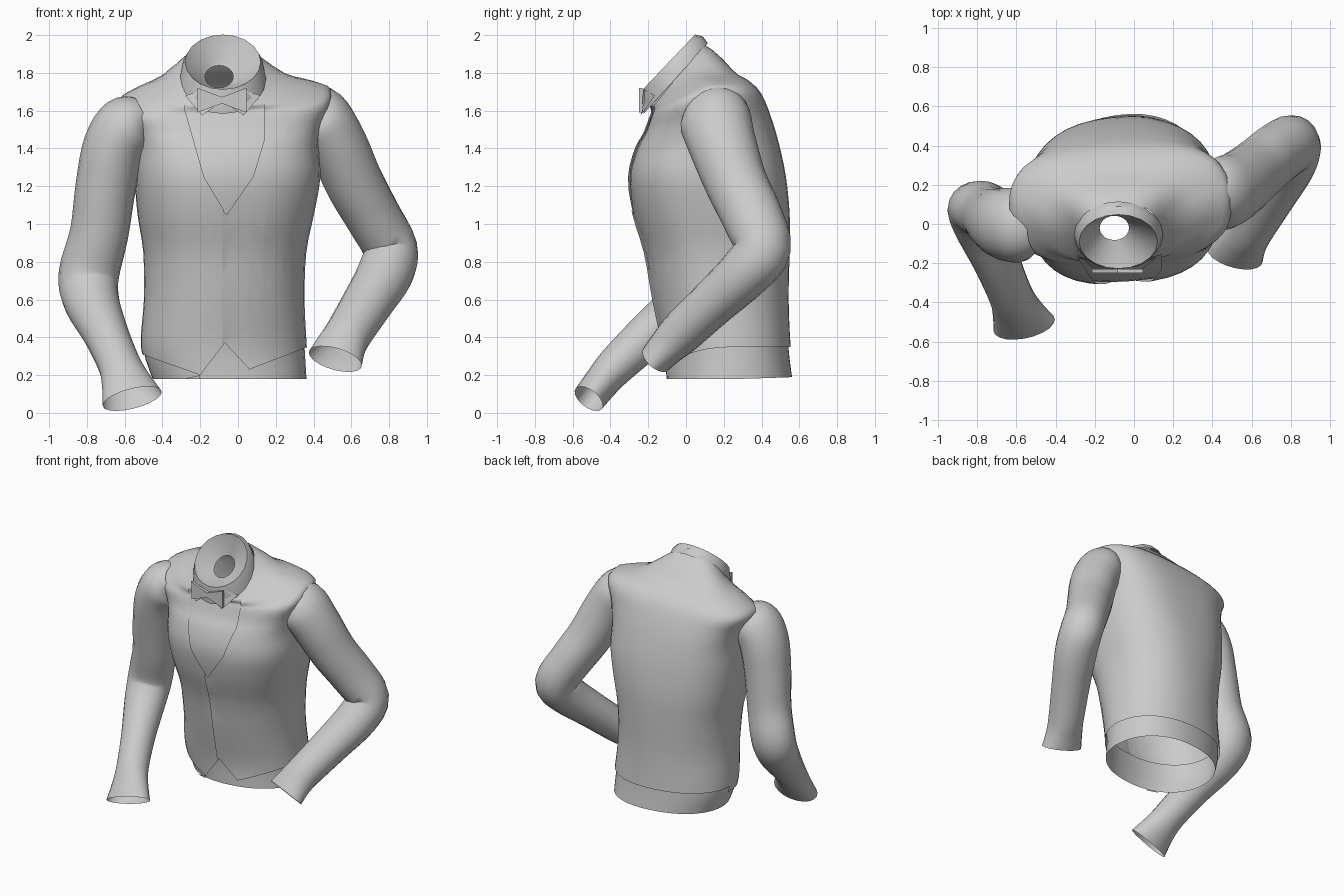
import bpy, bmesh, math
from mathutils import Vector

cube = bpy.data.objects.get("Cube")
if cube:
    bpy.data.objects.remove(cube, do_unlink=True)

grey = bpy.data.materials.new("soft grey")
grey.use_nodes = True
grey.diffuse_color = (0.6, 0.6, 0.6, 1)
grey.node_tree.nodes["Principled BSDF"].inputs["Base Color"].default_value = (0.6, 0.6, 0.6, 1)


def finish(name, bm, angle=50):
    mesh = bpy.data.meshes.new(name)
    bm.to_mesh(mesh)
    bm.free()
    mesh.materials.append(grey)
    ob = bpy.data.objects.new(name, mesh)
    bpy.context.collection.objects.link(ob)
    bpy.ops.object.select_all(action='DESELECT')
    ob.select_set(True)
    bpy.context.view_layer.objects.active = ob
    bpy.ops.object.shade_smooth_by_angle(angle=math.radians(angle))


def spline(rows, steps):
    """Smooth Catmull-Rom interpolation of rows of numbers."""
    pad = [rows[0], *rows, rows[-1]]
    out = []
    for i in range(len(rows) - 1):
        for s in range(steps):
            t = s / steps
            out.append([0.5 * (2 * b + (c - a) * t + (2 * a - 5 * b + 4 * c - d) * t * t
                               + (3 * b - a - 3 * c + d) * t ** 3)
                        for a, b, c, d in zip(*pad[i:i + 4])])
    return out + [list(rows[-1])]


def loft(rings):
    bm = bmesh.new()
    loops = [[bm.verts.new(p) for p in ring] for ring in rings]
    n = len(loops[0])
    for low, high in zip(loops, loops[1:]):
        for i in range(n):
            j = (i + 1) % n
            bm.faces.new((low[i], low[j], high[j], high[i]))
    return bm


def oval(cx, cy, rx, ry, z, back, front, roll=0, sides=20, power=1, yaw=0):
    """Rounded-box ring; back and front are its slopes either side of the middle."""
    ring = []
    w = math.radians(yaw)
    for i in range(sides):
        a = math.tau * i / sides
        x = rx * math.copysign(abs(math.cos(a)) ** power, math.cos(a))
        y = ry * math.copysign(abs(math.sin(a)) ** power, math.sin(a))
        rise = y * (back if y > 0 else front) + roll * x
        ring.append((cx + x * math.cos(w) - y * math.sin(w),
                     cy + x * math.sin(w) + y * math.cos(w), z + rise))
    return ring


def body_ring(row, shrink=0):
    """Torso ring: rounder and more turned at the hips, boxier at the shoulders."""
    cx, cy, rx, ry, z, back, front, roll = row
    t = min(max((z - .6) / .9, 0), 1)
    return oval(cx, cy, rx - shrink, ry - shrink, z, back, front, roll,
                40, .92 - .22 * t, 8 - 5 * t)


def carve(bm, outline, keep):
    """Cut a convex outline (x, z) out of the faces chosen by keep(y)."""
    mid = sum((Vector((x, 0, z)) for x, z in outline), Vector()) / len(outline)
    planes = []
    for (x0, z0), (x1, z1) in zip(outline, outline[1:] + outline[:1]):
        point, normal = Vector((x0, 0, z0)), Vector((z1 - z0, 0, x0 - x1)).normalized()
        if normal.dot(mid - point) < 0:
            normal.negate()
        planes.append((point, normal))
        faces = [f for f in bm.faces if keep(f.calc_center_median().y)]
        geom = list({e for f in faces for e in f.edges} | {v for f in faces for v in f.verts}) + faces
        bmesh.ops.bisect_plane(bm, geom=geom, plane_co=point, plane_no=normal, dist=0.0005)
    gone = []
    for f in bm.faces:
        c = f.calc_center_median()
        if keep(c.y) and all(n.dot(c - p) > 0 for p, n in planes):
            gone.append(f)
    bmesh.ops.delete(bm, geom=gone, context='FACES')


def tube(name, rows, steps=4, sides=20):
    """Open sleeve; each row is x, y, z, half width, half depth."""
    rows = spline(rows, steps)
    pts = [Vector(r[:3]) for r in rows]
    rings = []
    for i, row in enumerate(rows):
        t = (pts[min(i + 1, len(pts) - 1)] - pts[max(i - 1, 0)]).normalized()
        u = (Vector((1, 0, 0)) - t * t.x).normalized()
        v = t.cross(u)
        rings.append([pts[i] + u * row[3] * math.cos(math.tau * k / sides)
                      + v * row[4] * math.sin(math.tau * k / sides) for k in range(sides)])
    finish(name, loft(rings), 70)


# Torso profile: centre x, centre y, half width, half depth, height, slopes, roll
torso = [
    (-.045, .23, .42, .34, .18, .03, 0, 0), (-.075, .215, .44, .335, .35, 0, 0, 0),
    (-.073, .185, .425, .355, .6, 0, 0, 0), (-.07, .165, .43, .38, .85, 0, 0, 0),
    (-.065, .135, .465, .41, 1.05, 0, 0, 0), (-.055, .11, .49, .415, 1.25, 0, 0, 0),
    (-.06, .11, .485, .38, 1.42, 0, .05, 0), (-.065, .11, .515, .335, 1.55, .05, .2, .02),
    (-.07, .1, .565, .295, 1.68, 0, .4, .05), (-.07, .07, .47, .255, 1.735, .08, .56, .04),
    (-.075, .02, .34, .22, 1.77, .22, .72, .02), (-.08, -.05, .205, .145, 1.79, 1.1, 1.1, 0)]
rows = spline(torso, 3)

# Shirt: front panel in the neckline and hem band under the vest
shirt = loft([body_ring(r, .012) for r in rows])
hidden = []
for f in shirt.faces:
    c = f.calc_center_median()
    panel = c.y < 0 and c.z > .95 and -.36 < c.x < .22
    if not panel and c.z > .45:
        hidden.append(f)
bmesh.ops.delete(shirt, geom=hidden, context='FACES')
finish("shirt_body", shirt)

# Vest with V neckline and pointed front hem
vest = loft([body_ring(r) for r in rows])
front = lambda y: y < .2
carve(vest, [(-.3, 1.95), (-.28, 1.6), (-.18, 1.25), (-.06, 1.05),
             (.08, 1.25), (.14, 1.45), (.14, 1.95)], lambda y: y < -.08)
carve(vest, [(-.65, .36), (-.2, .2), (-.65, .1)], front)
carve(vest, [(-.2, .2), (-.07, .37), (.06, .23), (.06, .1), (-.2, .1)], front)
carve(vest, [(.06, .23), (.45, .38), (.45, .1), (.06, .1)], front)
carve(vest, [(-.8, .35), (.8, .35), (.8, 0), (-.8, 0)], lambda y: y >= .2)

# Vest front closing: one panel overlaps the other
SEAM = -.075
faces = [f for f in vest.faces if f.calc_center_median().y < .1 and f.calc_center_median().z < 1.1]
geom = list({e for f in faces for e in f.edges} | {v for f in faces for v in f.verts}) + faces
cut = bmesh.ops.bisect_plane(vest, geom=geom, plane_co=(SEAM, 0, 0), plane_no=(1, 0, 0), dist=.0005)
seam = [e for e in cut["geom_cut"] if isinstance(e, bmesh.types.BMEdge)]
bmesh.ops.split_edges(vest, edges=seam)
for v in vest.verts:
    if abs(v.co.x - SEAM) < .001 and v.co.y < .1 and v.link_faces:
        if v.link_faces[0].calc_center_median().x > SEAM:
            v.co.y -= .008
            v.co.x -= .008
finish("vest", vest)

# Collar: outer band, folded rim and inner neck funnel
collar = [(-.08, -.055, .228, .17, 1.77, 1.1, 1.1), (-.08, -.07, .218, .16, 1.82, 1.08, 1.08),
          (-.08, -.09, .2, .138, 1.858, 1.05, 1.05), (-.085, -.07, .165, .12, 1.83, 1, 1),
          (-.1, -.02, .075, .062, 1.78, .95, .95)]
finish("collar", loft([oval(*r) for r in collar]), 40)

# Bow tie wings and collar points, mirrored about the neck centre
for side, word in ((-1, "right"), (1, "left")):
    wing = bmesh.new()
    bmesh.ops.create_cube(wing, size=1)
    for v in wing.verts:
        outer = v.co.x * side > 0
        v.co = Vector((-.085 + side * (.13 if outer else 0),
                       -.24 + v.co.y * .02,
                       1.655 + v.co.z * (.13 if outer else .035)))
    finish(word + "_bow_wing", wing, 30)
    point = bmesh.new()
    flap = [(.015, -.225, 1.64), (.11, -.24, 1.575), (.2, -.165, 1.68), (.1, -.215, 1.71)]
    point.faces.new([point.verts.new((-.08 + side * x, y, z)) for x, y, z in flap])
    finish(word + "_collar_point", point)

# Sleeves with a bent elbow, flared and open at the wrist
tube("right_sleeve", [
    (-.5, -.01, 1.58, .1, .13), (-.58, -.01, 1.53, .16, .185), (-.655, .0, 1.41, .165, .185),
    (-.7, .02, 1.2, .16, .165), (-.735, .05, .95, .155, .145), (-.79, .08, .73, .16, .14),
    (-.775, .0, .59, .148, .135), (-.7, -.19, .42, .12, .12), (-.63, -.36, .26, .113, .105),
    (-.595, -.44, .17, .13, .095), (-.56, -.515, .075, .163, .088)])
tube("left_sleeve", [
    (.34, .1, 1.64, .1, .1), (.43, .145, 1.575, .155, .185), (.52, .19, 1.43, .16, .18),
    (.615, .265, 1.22, .155, .165), (.715, .35, 1.04, .147, .16), (.805, .405, .87, .145, .15),
    (.78, .31, .74, .148, .14), (.685, .14, .58, .135, .125), (.585, -.03, .42, .125, .115),
    (.545, -.1, .35, .133, .1), (.515, -.16, .285, .148, .088)])
